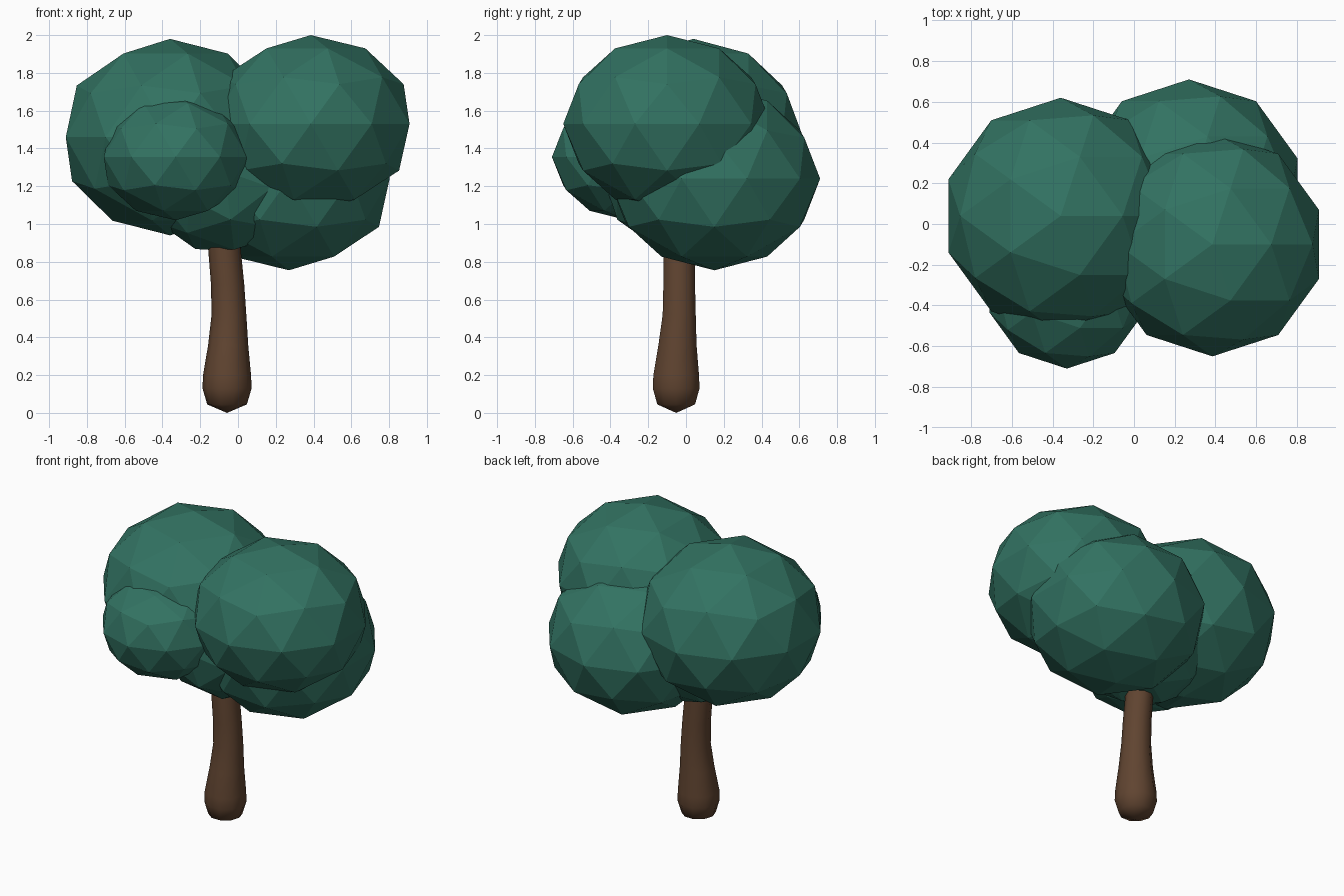
import bpy, bmesh, math
from mathutils import Matrix, Vector

cube = bpy.data.objects.get("Cube")
if cube:
    bpy.data.objects.remove(cube, do_unlink=True)


def material(name, color):
    mat = bpy.data.materials.new(name)
    mat.use_nodes = True
    mat.diffuse_color = color
    mat.node_tree.nodes["Principled BSDF"].inputs["Base Color"].default_value = color
    return mat


def finish(bm, name, mat):
    bmesh.ops.recalc_face_normals(bm, faces=bm.faces)
    mesh = bpy.data.meshes.new(name)
    bm.to_mesh(mesh)
    bm.free()
    mesh.materials.append(mat)
    obj = bpy.data.objects.new(name, mesh)
    bpy.context.collection.objects.link(obj)
    return obj


leaf_green = material("leaf green", (0.032, 0.17, 0.122, 1))
bark_brown = material("bark brown", (0.117, 0.058, 0.03, 1))


# Faceted leaf clumps: flattened icospheres
def leaf_clump(name, center, width, height, tilt=0):
    bm = bmesh.new()
    bmesh.ops.create_icosphere(bm, subdivisions=2, radius=1)
    shape = (Matrix.Translation(center)
             @ Matrix.Diagonal((width, width, height, 1))
             @ Matrix.Rotation(math.radians(tilt), 4, "Y"))
    bm.transform(shape)
    finish(bm, name, leaf_green)


leaf_clump("right_leaf_clump", (-0.36, 0.04, 1.46), 0.58, 0.52)
leaf_clump("left_leaf_clump", (0.385, -0.10, 1.53), 0.55, 0.47)
leaf_clump("back_leaf_clump", (0.27, 0.15, 1.24), 0.56, 0.485)
leaf_clump("front_leaf_clump", (-0.33, -0.31, 1.355), 0.40, 0.335)
leaf_clump("middle_leaf_clump", (-0.07, 0.0, 1.28), 0.45, 0.44, 20)

# Trunk: rings of (x, y, z, radius), flared toward a rounded foot
rings = [(-0.058, -0.052, 0.045, 0.105), (-0.058, -0.052, 0.13, 0.13),
         (-0.058, -0.052, 0.2, 0.127), (-0.052, -0.045, 0.36, 0.106),
         (-0.048, -0.036, 0.52, 0.092), (-0.055, -0.036, 0.68, 0.088),
         (-0.073, -0.036, 0.88, 0.086), (-0.09, -0.036, 1.1, 0.08)]
SIDES = 10
bm = bmesh.new()
loops = []
for x, y, z, r in rings:
    angles = [math.tau * i / SIDES for i in range(SIDES)]
    loops.append([bm.verts.new((x + r * math.cos(a), y + r * math.sin(a), z))
                  for a in angles])
for low, high in zip(loops, loops[1:]):
    for i in range(SIDES):
        j = (i + 1) % SIDES
        bm.faces.new((low[i], low[j], high[j], high[i]))
foot = bm.verts.new(Vector((-0.058, -0.052, 0)))
for i in range(SIDES):
    bm.faces.new((foot, loops[0][(i + 1) % SIDES], loops[0][i]))
bm.faces.new(loops[-1])
trunk = finish(bm, "trunk", bark_brown)
for poly in trunk.data.polygons:
    poly.use_smooth = True
